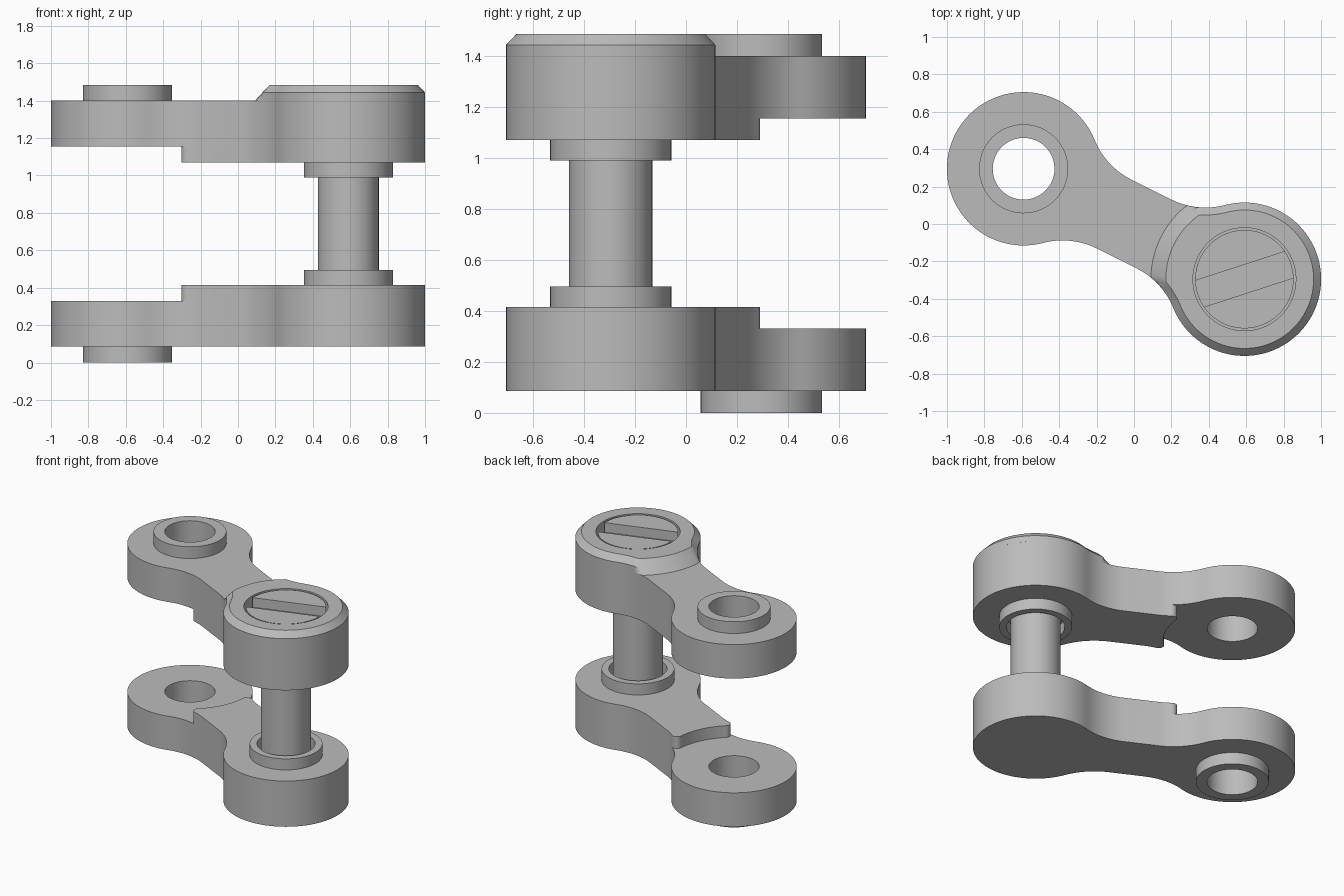
import bpy
import bmesh
from math import acos, atan2, cos, sin, sqrt, pi, radians, degrees, hypot, asin

if "Cube" in bpy.data.objects:
    bpy.data.objects.remove(bpy.data.objects["Cube"], do_unlink=True)

# Main dimensions; the link is laid out along x and then turned
HEIGHT = 1.485
TURN = radians(-26.57)
HALF = 0.66          # half distance between the eye centres
R = 0.41             # eye radius and waist fillet radius
FX, FY = 0.119, 0.616   # waist fillet centre
TAN = degrees(atan2(FY, HALF - FX))
HOLE, BOSS = 0.165, 0.238

steel = bpy.data.materials.new("grey_steel")
steel.use_nodes = True
GREY = (0.5, 0.5, 0.5, 1)
steel.diffuse_color = GREY
steel.node_tree.nodes["Principled BSDF"].inputs["Base Color"].default_value = GREY


def arc(cx, cy, r, a0, a1, n=16):
    """Points on an arc, angles in degrees."""
    angles = [radians(a0 + (a1 - a0) * i / n) for i in range(n + 1)]
    return [(cx + r * cos(a), cy + r * sin(a)) for a in angles]


def circle(cx, r, n=72):
    return arc(cx, 0, r, 0, 360, n)[:-1]


def mirrored(half):
    """Close an upper half outline with its reflection in the x axis."""
    pts = half + [(x, -y) for x, y in reversed(half[1:-1])]
    clean = []
    for p in pts:
        if not clean or hypot(p[0] - clean[-1][0], p[1] - clean[-1][1]) > 1e-5:
            clean.append(p)
    return clean


def finish(name, bm):
    bmesh.ops.recalc_face_normals(bm, faces=bm.faces)
    mesh = bpy.data.meshes.new(name)
    bm.to_mesh(mesh)
    bm.free()
    mesh.materials.append(steel)
    obj = bpy.data.objects.new(name, mesh)
    bpy.context.collection.objects.link(obj)
    obj.rotation_euler.z = TURN
    bpy.ops.object.select_all(action="DESELECT")
    obj.select_set(True)
    bpy.context.view_layer.objects.active = obj
    bpy.ops.object.shade_smooth_by_angle(angle=radians(30))
    return obj


def prism(name, loops, z0, z1):
    """Upright solid from an outline and optional hole outlines."""
    bm = bmesh.new()
    edges = []
    for loop in loops:
        vs = [bm.verts.new((x, y, z0)) for x, y in loop]
        edges += [bm.edges.new((vs[i - 1], vs[i])) for i in range(len(vs))]
    bmesh.ops.triangle_fill(bm, edges=edges, use_beauty=True)
    out = bmesh.ops.extrude_face_region(bm, geom=bm.faces[:])
    top = [g for g in out["geom"] if isinstance(g, bmesh.types.BMVert)]
    bmesh.ops.translate(bm, verts=top, vec=(0, 0, z1 - z0))
    return finish(name, bm)


# Link outline: two round eyes joined by a filleted waist
waist_right = arc(FX, FY, R, 270, 270 + 90 - TAN + 0, 12)
eye_right = arc(HALF, 0, R, 180 - TAN, 0, 36)
waist_right = arc(FX, FY, R, 270, 360 - TAN, 12)
link = mirrored(arc(-HALF, 0, R, 180, TAN, 36)
                + arc(-FX, FY, R, 180 + TAN, 270, 12) + waist_right + eye_right)

# Raised pad outline: ends in a concave arc round the open eye, rounded corners
CLEAR, ROUND = 0.45, 0.036
a, b, d = CLEAR + ROUND, R + ROUND, 2 * R
gamma = TAN - degrees(acos((a * a + d * d - b * b) / (2 * a * d)))
cx, cy = -HALF + a * cos(radians(gamma)), a * sin(radians(gamma))
to_fillet = degrees(atan2(FY - cy, -FX - cx))
pad = mirrored(arc(-HALF, 0, CLEAR, 0, gamma, 12)
               + arc(cx, cy, ROUND, gamma + 180, to_fillet, 10)
               + arc(-FX, FY, R, to_fillet + 180, 270, 10)
               + waist_right + eye_right)

# Both links, the upper one a reflection of the lower one
for side, place in (("lower", lambda z: z), ("upper", lambda z: HEIGHT - z)):
    def part(name, loops, z0, z1):
        lo, hi = sorted((place(z0), place(z1)))
        return prism(f"{side}_{name}", loops, lo, hi)

    eye_hole = circle(-HALF, HOLE)
    part("link_plate", [link, eye_hole], 0.085, 0.33)
    part("link_pad", [pad], 0.33, 0.415)
    part("eye_boss", [circle(-HALF, BOSS), eye_hole], 0, 0.085)
    part("pin_collar", [circle(HALF, BOSS), circle(HALF, 0.19)], 0.415, 0.495)

prism("pin_shaft", [circle(HALF, 0.163)], 0.41, HEIGHT - 0.41)


def reach(angle, inset, limit):
    """Distance from the pin axis to the inset link outline, capped."""
    off = abs(180 - angle)
    if off >= 180 - (180 - TAN):
        return R - inset
    delta = radians(TAN - off)
    disc = (R + inset) ** 2 - (d * sin(delta)) ** 2
    return min(limit, d * cos(delta) - sqrt(disc)) if disc >= 0 else limit


# Chamfered cap over the pin, with a round recess
bm = bmesh.new()
CAP_Z = HEIGHT - 0.085
layers = [(CAP_Z, 0, 0.50), (HEIGHT - 0.042, 0, 0.46), (HEIGHT, 0.04, 0.42)]
angles = [2 * i for i in range(180)]
radii = [(z, [reach(t, inset, cap) for t in angles]) for z, inset, cap in layers]
radii += [(z, [0.275] * len(angles)) for z in (HEIGHT, CAP_Z)]
rings = [[bm.verts.new((HALF + r * cos(radians(t)), r * sin(radians(t)), z))
          for t, r in zip(angles, rs)] for z, rs in radii]
for k in range(len(rings)):
    low, up = rings[k], rings[(k + 1) % len(rings)]
    for i in range(len(angles)):
        bm.faces.new((low[i - 1], low[i], up[i], up[i - 1]))
finish("pin_cap", bm)

# Slotted pin head: a thin disc carrying two circle segments
HEAD = 0.263
prism("pin_head_base", [circle(HALF, HEAD)], CAP_Z, CAP_Z + 0.012)
edge = degrees(asin(0.074 / HEAD))
slot = 18 - degrees(TURN)
for name, start in (("rear", slot), ("front", slot + 180)):
    segment = arc(HALF, 0, HEAD, start + edge, start + 180 - edge, 36)
    prism(f"pin_head_{name}_half", [segment], CAP_Z + 0.012, HEIGHT - 0.004)
